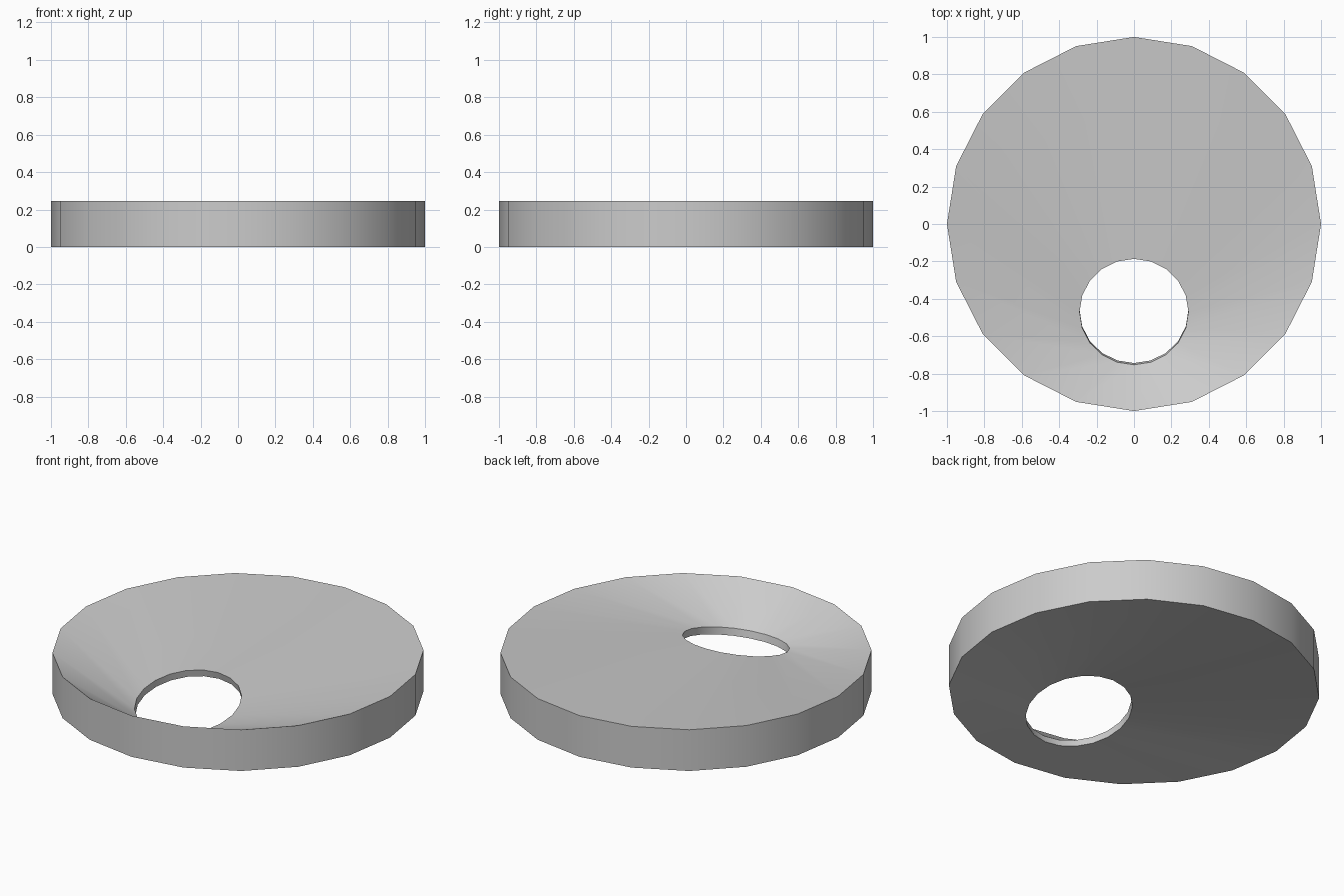
import bpy, bmesh, math
from mathutils import Matrix

if "Cube" in bpy.data.objects:
    bpy.data.objects.remove(bpy.data.objects["Cube"])

SIDES = 20
HEIGHT = 0.245
TILT = math.radians(13.2)   # hole leans towards the front

bm = bmesh.new()


def ring(radius, matrix):
    """Add a polygon ring of vertices placed by the matrix."""
    verts = []
    for i in range(SIDES):
        a = 2 * math.pi * i / SIDES
        verts.append(bm.verts.new(matrix @ Matrix.Translation(
            (radius * math.cos(a), radius * math.sin(a), 0)).translation))
    return verts


# outer rim stands upright, hole rim is tilted
hole = Matrix.Translation((0, -0.46, 0.083)) @ Matrix.Rotation(TILT, 4, 'X')
rings = [
    ring(1.0, Matrix.Identity(4)),
    ring(1.0, Matrix.Translation((0, 0, HEIGHT))),
    ring(0.291, hole @ Matrix.Translation((0, 0, 0.042))),
    ring(0.291, hole),
]

# outer wall, sloping top, hole wall, sloping underside
for k in range(4):
    a, b = rings[k], rings[(k + 1) % 4]
    for i in range(SIDES):
        j = (i + 1) % SIDES
        bm.faces.new((a[i], a[j], b[j], b[i]))
bmesh.ops.recalc_face_normals(bm, faces=bm.faces)

mesh = bpy.data.meshes.new("dished_disc")
bm.to_mesh(mesh)
bm.free()
disc = bpy.data.objects.new("dished_disc", mesh)
bpy.context.collection.objects.link(disc)

# smooth shading with crisp rims
bpy.context.view_layer.objects.active = disc
disc.select_set(True)
bpy.ops.object.shade_smooth_by_angle(angle=math.radians(30))
